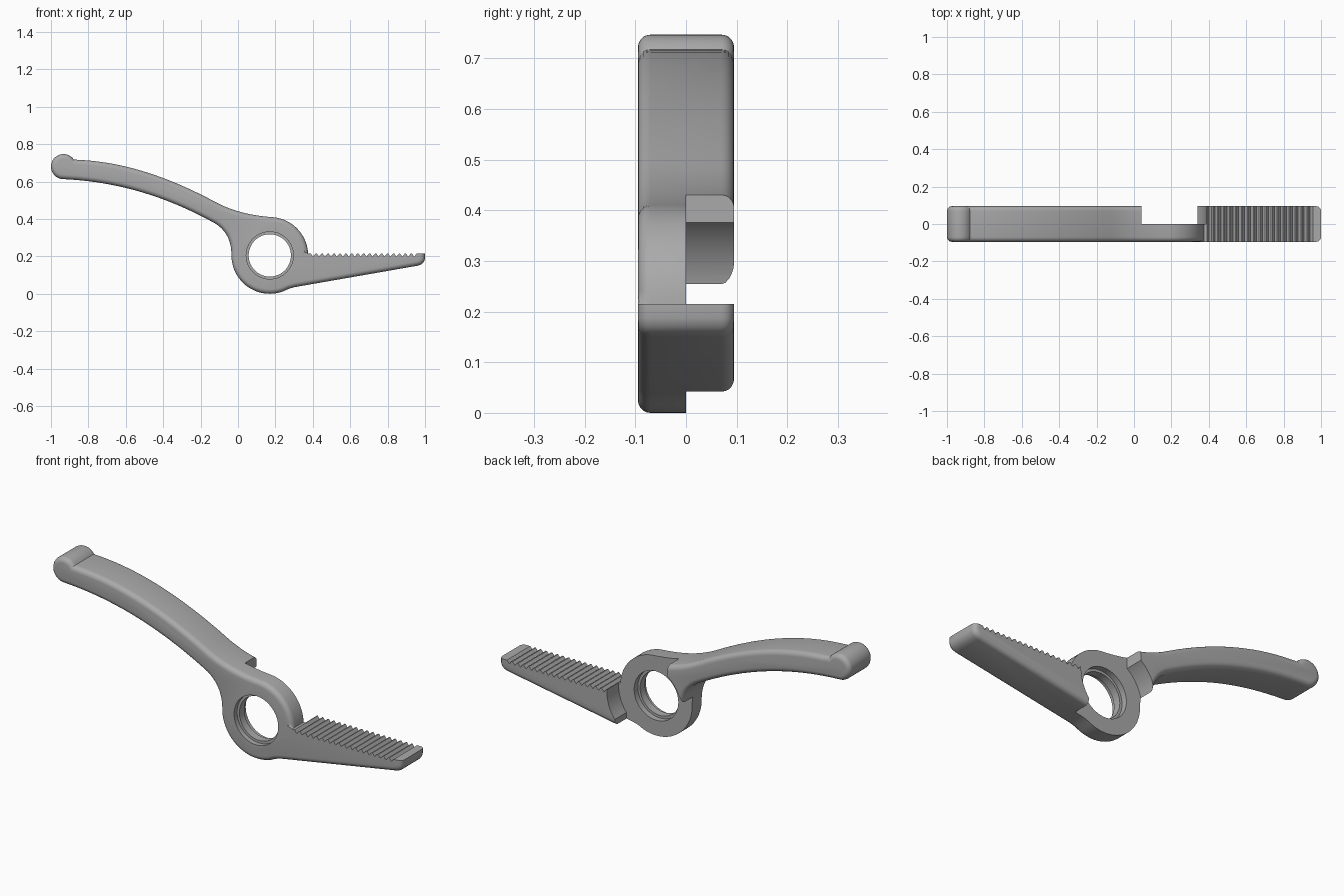
import bpy, bmesh
from math import cos, sin, radians
from mathutils import Vector
from mathutils.geometry import interpolate_bezier

cube = bpy.data.objects.get("Cube")
if cube:
    bpy.data.objects.remove(cube, do_unlink=True)

HALF = 0.095
PIVOT = (0.17, 0.205)
JAW_TOP = 0.215

grey = bpy.data.materials.new("plain grey")
grey.use_nodes = True
GREY = (0.4, 0.4, 0.4, 1)
grey.diffuse_color = GREY
grey.node_tree.nodes["Principled BSDF"].inputs["Base Color"].default_value = GREY


def arc(centre, r, a0, a1, n):
    angles = [radians(a0 + (a1 - a0) * i / n) for i in range(n + 1)]
    return [(centre[0] + r * cos(a), centre[1] + r * sin(a)) for a in angles]


def curve(*points, n=14):
    return [(p.x, p.y) for p in interpolate_bezier(*[Vector((x, z, 0)) for x, z in points], n)]


def prism(name, outline, y0, y1, bevel=0):
    """Extrude an x-z outline from y0 to y1, optionally rounding its rims."""
    bm = bmesh.new()
    face = bm.faces.new([bm.verts.new((x, y0, z)) for x, z in outline])
    grown = bmesh.ops.extrude_face_region(bm, geom=[face])["geom"]
    bmesh.ops.translate(bm, vec=(0, y1 - y0, 0),
                        verts=[g for g in grown if isinstance(g, bmesh.types.BMVert)])
    bmesh.ops.recalc_face_normals(bm, faces=bm.faces)
    if bevel:
        def rim(e):
            a, b = (v.co for v in e.verts)
            jaw = all(abs(p.z - JAW_TOP) < 0.002 and p.x > 0.37 for p in (a, b))
            return abs(a.y - b.y) < 0.001 and not jaw
        bmesh.ops.bevel(bm, geom=[e for e in bm.edges if rim(e)], offset=bevel,
                        segments=5, profile=0.5, affect='EDGES', clamp_overlap=False)
    mesh = bpy.data.meshes.new(name)
    bm.to_mesh(mesh)
    bm.free()
    mesh.materials.append(grey)
    obj = bpy.data.objects.new(name, mesh)
    bpy.context.collection.objects.link(obj)
    return obj


def cut(body, outline, y0, y1):
    cutter = prism("cutter", outline, y0, y1)
    cutter.hide_render = True
    mod = body.modifiers.new("cut", 'BOOLEAN')
    mod.operation, mod.solver, mod.object = 'DIFFERENCE', 'EXACT', cutter
    bpy.context.view_layer.objects.active = body
    bpy.ops.object.modifier_apply(modifier=mod.name)
    bpy.data.objects.remove(cutter, do_unlink=True)


# Whole outline: rounded tip, handle underside, pivot ring, jaw, handle top
outline = arc((-0.933, 0.68), 0.067, 34, 270, 24)
outline += curve((-0.933, 0.613), (-0.66, 0.60), (-0.40, 0.53), (-0.12, 0.375), n=20)[1:]
outline += curve((-0.12, 0.375), (-0.06, 0.335), (-0.035, 0.28), (-0.035, 0.205))[1:]
outline += arc(PIVOT, 0.205, 180, 292, 26)[1:]
outline += [(0.27, 0.026), (0.3, 0.035), (0.96, 0.15), (0.98, 0.157), (0.994, 0.17),
            (1.0, 0.187), (1.0, JAW_TOP)]
outline += arc(PIVOT, 0.205, 2.8, 84, 20)
outline += curve((0.19, 0.409), (0.08, 0.417), (-0.02, 0.437), (-0.12, 0.49))[1:]
outline += curve((-0.12, 0.49), (-0.37, 0.625), (-0.62, 0.71), (-0.877, 0.717), n=20)[1:-1]
lever = prism("clamp_lever", outline, -HALF, HALF, bevel=0.025)

# Half-lap clearance behind the ring, for the mating lever
cut(lever, arc(PIVOT, 0.215, 0, 357, 119), 0, 0.2)
cut(lever, [(0.04, -0.1), (0.34, -0.1), (0.34, 0.6), (0.04, 0.6)], 0, 0.2)

# Pivot bore with a recess on each side of a thin lip
cut(lever, arc(PIVOT, 0.113, 0, 355, 71), -0.2, 0.2)
for y0, y1 in ((-0.2, -0.07), (-0.03, 0.2)):
    cut(lever, arc(PIVOT, 0.126, 0, 355, 71), y0, y1)

# Grip teeth along the top of the jaw
TEETH, START, PITCH = 18, 0.388, 0.0318
for i in range(TEETH):
    x = START + i * PITCH
    cut(lever, [(x, JAW_TOP + 0.002), (x + 0.013, 0.199), (x + 0.029, JAW_TOP + 0.002)], -0.2, 0.2)

# Smooth curved surfaces, keep machined edges crisp
bpy.ops.object.select_all(action='DESELECT')
lever.select_set(True)
bpy.context.view_layer.objects.active = lever
bpy.ops.object.shade_smooth_by_angle(angle=radians(30))
